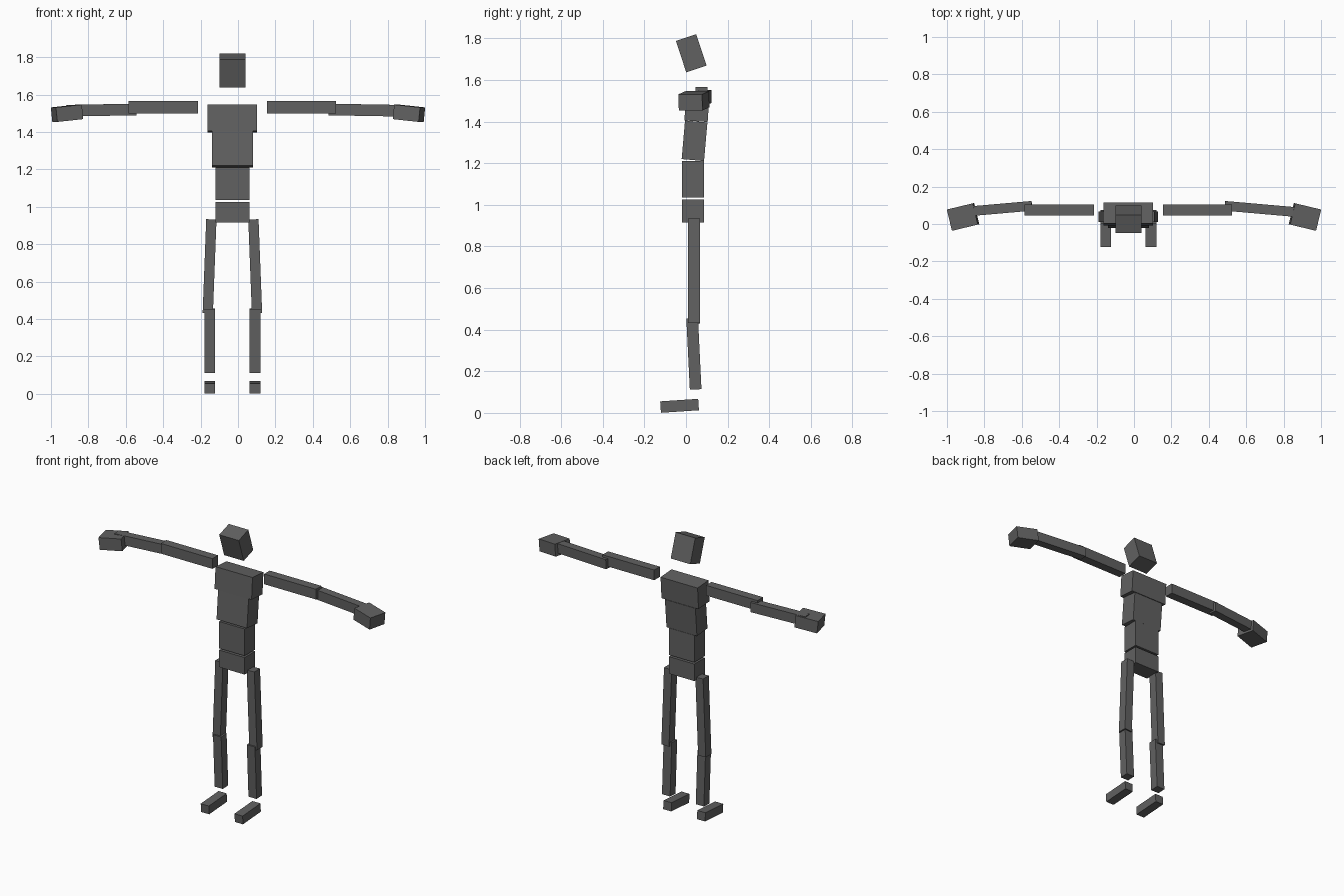
import bpy
import bmesh
from math import radians

cube = bpy.data.objects.get("Cube")
if cube:
    bpy.data.objects.remove(cube, do_unlink=True)

# One flat colour for the whole figure
GREY = (0.12, 0.12, 0.12, 1.0)
grey = bpy.data.materials.new("dark grey")
grey.use_nodes = True
grey.diffuse_color = GREY
grey.node_tree.nodes["Principled BSDF"].inputs["Base Color"].default_value = GREY

BODY_X = -0.03  # the body's own middle plane


def block(name, centre, size, tilt=(0, 0, 0)):
    """Flat-faced box with a centre, a size and a tilt in degrees."""
    mesh = bpy.data.meshes.new(name)
    bm = bmesh.new()
    bmesh.ops.create_cube(bm, size=1.0)
    bmesh.ops.scale(bm, vec=size, verts=bm.verts)
    bm.to_mesh(mesh)
    bm.free()
    mesh.materials.append(grey)
    obj = bpy.data.objects.new(name, mesh)
    obj.location = centre
    obj.rotation_euler = [radians(a) for a in tilt]
    bpy.context.collection.objects.link(obj)
    return obj


def pair(name, offset, y, z, size, tilt=(0, 0, 0), middle=BODY_X):
    """Left block and its mirrored right twin."""
    for side, s in (("left", 1), ("right", -1)):
        block(f"{side}_{name}", (middle + s * offset, y, z), size,
              (tilt[0], s * tilt[1], s * tilt[2]))


# Head and trunk, top to bottom
block("head", (BODY_X, 0.025, 1.729), (0.14, 0.103, 0.159), (18.4, 0, 0))
block("chest", (BODY_X, 0.053, 1.472), (0.265, 0.112, 0.14), (-4, 0, 0))
block("ribs", (BODY_X, 0.041, 1.308), (0.218, 0.108, 0.186), (-5, 0, 0))
block("waist", (BODY_X, 0.034, 1.123), (0.182, 0.107, 0.174))
block("pelvis", (BODY_X, 0.034, 0.97), (0.182, 0.107, 0.11))

# Arms, held out sideways
pair("upper_arm", 0.37, 0.075, 1.533, (0.37, 0.057, 0.066))
pair("forearm", 0.70, 0.081, 1.517, (0.37, 0.052, 0.062), (0, 1, -5))
pair("hand", 0.914, 0.038, 1.50, (0.143, 0.117, 0.078), (0, 6, -13.5), middle=0)

# Legs and feet
pair("thigh", 0.122, 0.039, 0.682, (0.055, 0.058, 0.502), (0, -2.2, 0))
pair("shin", 0.121, 0.038, 0.284, (0.058, 0.056, 0.343), (2.8, 0, 0))
pair("foot", 0.121, -0.031, 0.034, (0.058, 0.183, 0.055), (3.8, 0, 0))
